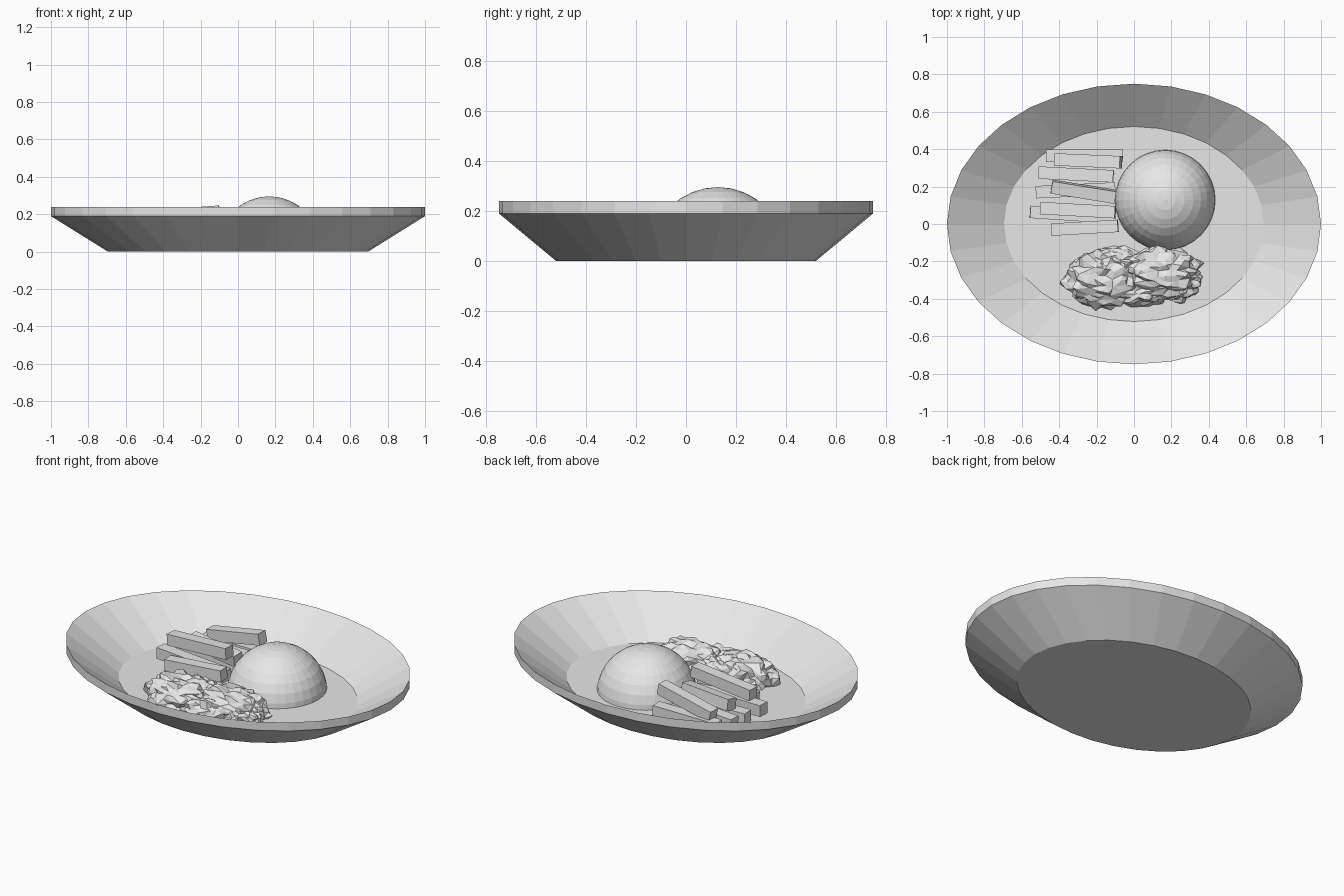
import bpy
import bmesh
import math
import random
from mathutils import Vector, Matrix, noise

random.seed(4)
default_cube = bpy.data.objects.get("Cube")
if default_cube:
    bpy.data.objects.remove(default_cube, do_unlink=True)

# Single flat colour
grey = bpy.data.materials.new("light_grey")
grey.use_nodes = True
colour = (0.8, 0.8, 0.8, 1)
grey.diffuse_color = colour
for node in grey.node_tree.nodes:
    if node.type == "BSDF_PRINCIPLED":
        node.inputs["Base Color"].default_value = colour


def finish(bm, name):
    bmesh.ops.recalc_face_normals(bm, faces=bm.faces)
    mesh = bpy.data.meshes.new(name)
    bm.to_mesh(mesh)
    bm.free()
    mesh.materials.append(grey)
    obj = bpy.data.objects.new(name, mesh)
    bpy.context.collection.objects.link(obj)
    return obj


# Oval plate: closed profile swept around an ellipse
def make_plate(profile, sides=32, depth=0.75):
    bm = bmesh.new()
    rings = []
    for radius, z in profile:
        angles = [math.tau * i / sides for i in range(sides)]
        rings.append([bm.verts.new((radius * math.cos(a), radius * depth * math.sin(a), z))
                      for a in angles])
    for low, high in zip(rings, rings[1:]):
        for i in range(sides):
            j = (i + 1) % sides
            bm.faces.new((low[i], low[j], high[j], high[i]))
    bm.faces.new(rings[0])
    bm.faces.new(rings[-1])
    return finish(bm, "oval_plate")


make_plate([(0.695, 0), (1, 0.19), (1, 0.24), (0.695, 0.05)])

# Domed scoop: upper half of a faceted sphere
bm = bmesh.new()
bmesh.ops.create_uvsphere(bm, u_segments=32, v_segments=16, radius=0.27)
bmesh.ops.bisect_plane(bm, geom=bm.verts[:] + bm.edges[:] + bm.faces[:], dist=0.001,
                       plane_co=(0, 0, 0), plane_no=(0, 0, -1), clear_outer=True)
bmesh.ops.holes_fill(bm, edges=[e for e in bm.edges if e.is_boundary], sides=0)
scoop = finish(bm, "domed_scoop")
scoop.location = (0.167, 0.128, 0.026)


# Cut sticks: square bars running between two end points, with a roll angle
def make_stick(name, start, end, roll=0, width=0.066):
    start, end = Vector(start), Vector(end)
    along = (end - start).normalized()
    side = Vector((0, 0, 1)).cross(along).normalized()
    up = along.cross(side)
    basis = Matrix((along, side, up)).transposed().to_4x4()
    bm = bmesh.new()
    bmesh.ops.create_cube(bm, size=1)
    bm.transform(Matrix.Translation((start + end) / 2) @ basis
                 @ Matrix.Rotation(roll, 4, "X")
                 @ Matrix.Diagonal(((end - start).length, width, width, 1)))
    finish(bm, name)


sticks = [
    ((-0.47, 0.365, 0.085), (-0.06, 0.365, 0.085), 0),
    ((-0.42, 0.345, 0.135), (-0.07, 0.33, 0.205), 0),
    ((-0.51, 0.275, 0.085), (-0.11, 0.255, 0.1), 0),
    ((-0.44, 0.2, 0.15), (-0.1, 0.145, 0.14), 0.15),
    ((-0.525, 0.17, 0.085), (-0.1, 0.19, 0.085), 0),
    ((-0.5, 0.085, 0.185), (-0.1, 0.063, 0.214), 0),
    ((-0.555, 0.065, 0.1), (-0.1, 0.035, 0.085), 0),
    ((-0.44, -0.03, 0.095), (-0.085, -0.01, 0.115), 0),
]
for number, (start, end, roll) in enumerate(sticks, 1):
    make_stick(f"cut_stick_{number}", start, end, roll)


# Crumpled leaves: ruffled lobes with creases running out from the middle
def make_leaf(name, centre, size, floor=0.045):
    bm = bmesh.new()
    bmesh.ops.create_icosphere(bm, subdivisions=4, radius=1)
    phase = random.uniform(0, math.tau)
    offset = Vector((random.uniform(0, 9), random.uniform(0, 9), 0))
    for v in bm.verts:
        p = v.co.copy()
        angle = math.atan2(p.y, p.x)
        spread = math.hypot(p.x, p.y)
        crease = abs(math.sin(angle * 4 + phase + 2 * p.z)) - 0.6
        ridge = abs(noise.noise(p * 2.5 + offset)) - 0.25
        factor = 1 + 0.13 * crease * spread + 0.4 * ridge
        dip = 0.25 * max(0, 1 - spread * 2.5) * max(0, p.z)
        v.co = Vector((p.x * size[0], p.y * size[1], (p.z - dip) * size[2])) * factor
        v.co += Vector(centre)
        v.co.z = max(v.co.z, floor)
    bmesh.ops.dissolve_degenerate(bm, dist=0.0005, edges=bm.edges)
    leaf = finish(bm, name)
    # Coarse angular facets
    facets = leaf.modifiers.new("facets", "DECIMATE")
    facets.ratio = 0.3


leaves = [
    ((-0.17, -0.29, 0.07), (0.2, 0.15, 0.12)),
    ((0.14, -0.26, 0.07), (0.21, 0.14, 0.12)),
    ((-0.1, -0.21, 0.07), (0.16, 0.09, 0.1)),
    ((0.02, -0.35, 0.06), (0.17, 0.09, 0.09)),
    ((0.23, -0.31, 0.06), (0.13, 0.1, 0.08)),
]
for number, (centre, size) in enumerate(leaves, 1):
    make_leaf(f"crumpled_leaf_{number}", centre, size)
